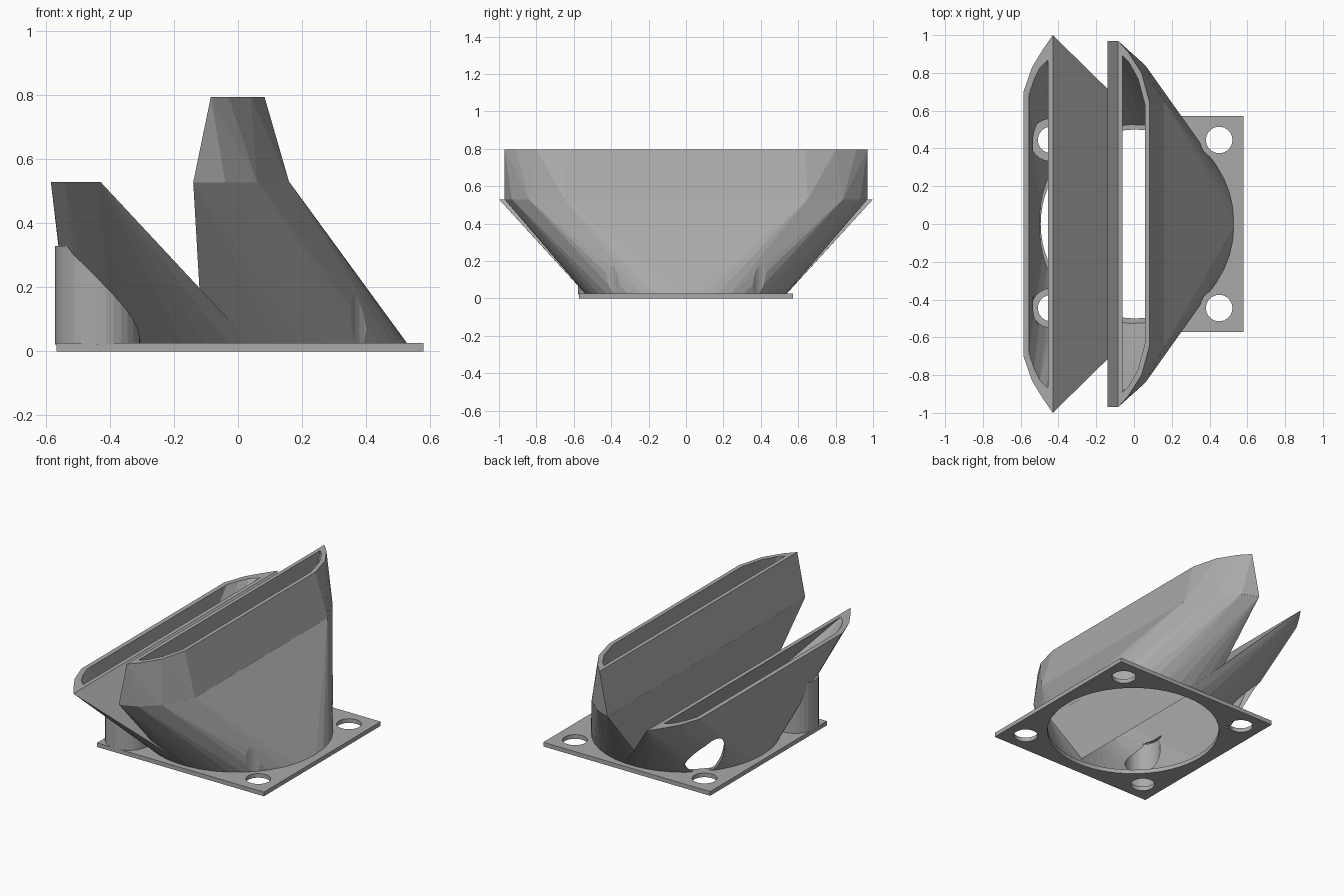
import bpy, bmesh, math

if "Cube" in bpy.data.objects:
    bpy.data.objects.remove(bpy.data.objects["Cube"])

grey = bpy.data.materials.new("plain grey")
grey.diffuse_color = (0.4, 0.4, 0.4, 1)
grey.use_nodes = True
grey.node_tree.nodes["Principled BSDF"].inputs["Base Color"].default_value = grey.diffuse_color
CX, PIT, Z0, Z1, Z2 = 0.006, 0.445, 0.026, 0.53, 0.795


def add(name, bm):
    bmesh.ops.recalc_face_normals(bm, faces=bm.faces)
    me = bpy.data.meshes.new(name)
    bm.to_mesh(me)
    bm.free()
    ob = bpy.data.objects.new(name, me)
    bpy.context.collection.objects.link(ob)
    me.materials.append(grey)
    return ob


def hull(name, pts):
    bm = bmesh.new()
    for p in pts:
        bm.verts.new(p)
    r = bmesh.ops.convex_hull(bm, input=bm.verts)
    junk = {v for v in r["geom_interior"] + r["geom_unused"]
            if isinstance(v, bmesh.types.BMVert) and v.is_valid}
    bmesh.ops.delete(bm, geom=list(junk), context='VERTS')
    return add(name, bm)


def slot(profile, z):
    return [(x, s * y, z) for x, y in profile for s in (1, -1)]


def arc(r, chord, side, z):
    # part of a circle on one side of a straight chord
    a = math.acos(side * (chord - CX) / r)
    return [(CX + side * r * math.cos(a * i / 12), r * math.sin(a * i / 12), z)
            for i in range(-12, 13)]


def cyl(name, x, y, r, z0, z1, n=32):
    return hull(name, [(x + r * math.cos(2 * math.pi * i / n),
                        y + r * math.sin(2 * math.pi * i / n), z)
                       for i in range(n) for z in (z0, z1)])


def boolean(ob, other, op, keep=False):
    m = ob.modifiers.new("b", 'BOOLEAN')
    m.operation, m.solver, m.object = op, 'EXACT', other
    dg = bpy.context.evaluated_depsgraph_get()
    me = bpy.data.meshes.new_from_object(ob.evaluated_get(dg))
    ob.modifiers.clear()
    ob.data = me
    if not keep:
        bpy.data.objects.remove(other)


# Slot outlines (half profiles): outside and inside of each duct
left_out = [(-0.43, 1.0), (-0.485, 0.92), (-0.54, 0.83), (-0.585, 0.70)]
left_in = [(-0.46, 0.87), (-0.50, 0.83), (-0.53, 0.77), (-0.557, 0.69)]
mid_out = [(-0.14, 0.97), (-0.04, 0.93), (0.06, 0.84), (0.16, 0.65)]
mid_in = [(-0.11, 0.90), (-0.03, 0.87), (0.06, 0.79), (0.128, 0.63)]
top_out = [(-0.085, 0.97), (-0.03, 0.91), (0.04, 0.80), (0.083, 0.64)]
top_in = [(-0.06, 0.89), (-0.03, 0.86), (0.02, 0.77), (0.057, 0.63)]

# Main duct: round base to wide slot, then a tapered nozzle
duct = hull("ducts", arc(0.53, -0.11, 1, 0.015) + slot(mid_out, Z1))
cavity = hull("duct_cavity", arc(0.5, -0.08, 1, -0.01) + slot(mid_in, Z1))
for s in (1, -1):  # screw clearance notches in the wall
    boolean(duct, cyl("notch", PIT + CX, s * PIT, 0.1, Z0, 0.7), 'DIFFERENCE')
    boolean(cavity, cyl("notch", PIT + CX, s * PIT, 0.13, -0.1, 0.7), 'DIFFERENCE')
boolean(duct, hull("nozzle", slot(mid_out, Z1 - 0.002) + slot(top_out, Z2)), 'UNION')
boolean(cavity, hull("nozzle_in", slot(mid_in, Z1 - 0.002) + slot(top_in, Z2 + 0.005)), 'UNION')

# Side duct leaning to the left
boolean(duct, hull("side", arc(0.53, 0.05, -1, 0.015) + slot(left_out, Z1)), 'UNION')
boolean(cavity, hull("side_in", arc(0.5, 0.01, -1, -0.01) + slot(left_in, Z1 + 0.005)), 'UNION')
boolean(duct, cavity, 'DIFFERENCE', keep=True)

# Screw access openings through the side duct wall
for s in (1, -1):
    boolean(duct, cyl("access", -PIT + CX, s * PIT, 0.112, Z0, 0.34), 'DIFFERENCE')

# Screw access tube at the front left corner (the cavity helper is used up here)
tube = cyl("screw_tube", -PIT + CX, -PIT, 0.133, Z0 - 0.005, 0.33)
boolean(tube, cyl("bore", -PIT + CX, -PIT, 0.103, -0.1, 0.5), 'DIFFERENCE')
boolean(tube, cavity, 'DIFFERENCE')

# Mounting plate with fan opening and four screw holes
plate = hull("mounting_plate", [(CX + x * 0.573, y * 0.573, z)
             for x in (1, -1) for y in (1, -1) for z in (0, Z0)])
boolean(plate, cyl("opening", CX, 0, 0.5, -0.1, 0.2, 64), 'DIFFERENCE')
for sx in (1, -1):
    for sy in (1, -1):
        boolean(plate, cyl("hole", CX + sx * PIT, sy * PIT, 0.07, -0.1, 0.2), 'DIFFERENCE')
